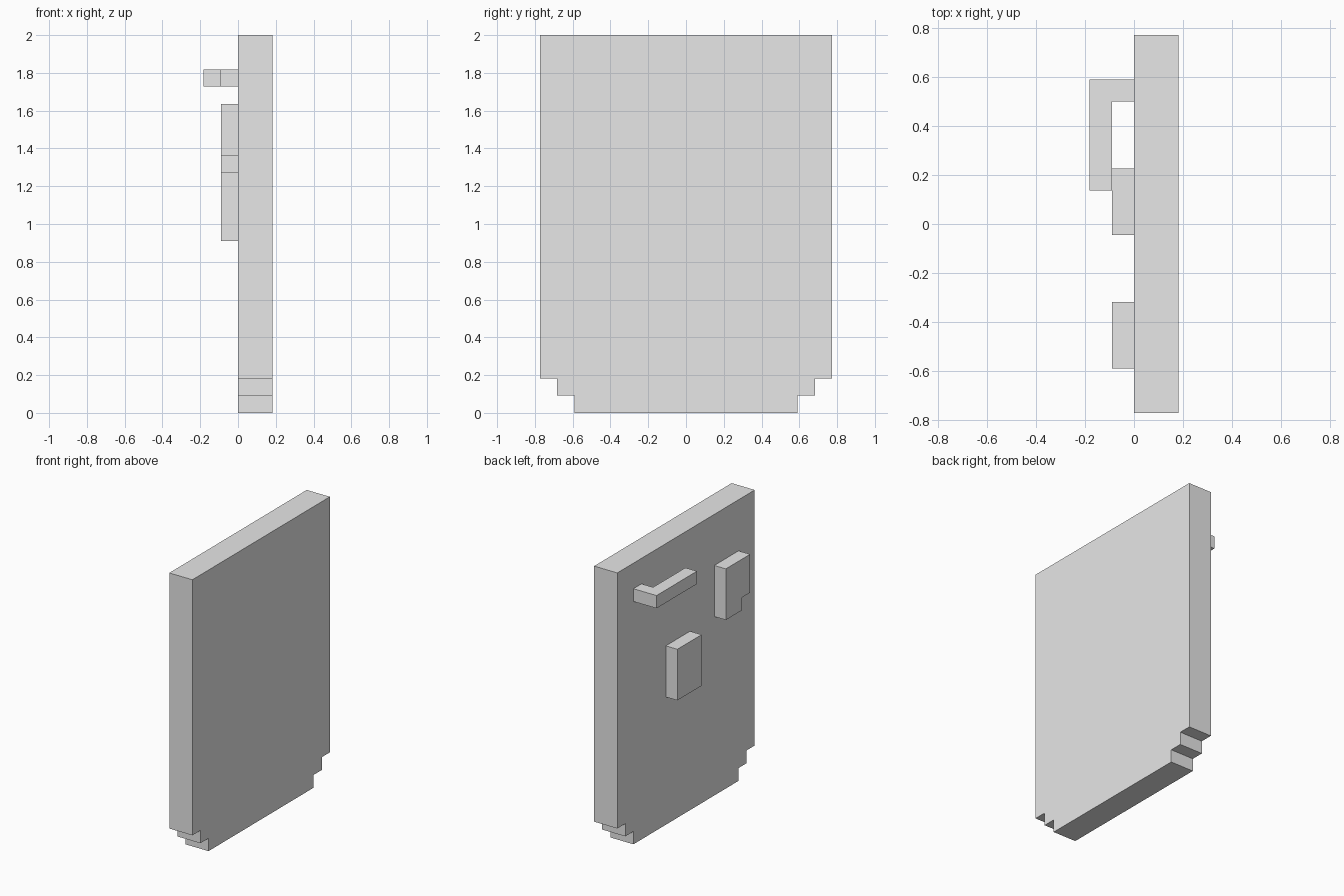
import bpy
import bmesh

cube = bpy.data.objects.get("Cube")
if cube:
    bpy.data.objects.remove(cube, do_unlink=True)

UNIT = 2 / 22  # one block of the model's grid

grey = bpy.data.materials.new("light grey")
grey.use_nodes = True
grey.diffuse_color = (0.8, 0.8, 0.8, 1)
grey.node_tree.nodes["Principled BSDF"].inputs["Base Color"].default_value = (0.8, 0.8, 0.8, 1)


def extrude_outline(name, outline, axis, start, end):
    """Extrude a flat outline along x (outline in y, z) or z (outline in x, y)."""
    bm = bmesh.new()
    if axis == "x":
        points = [(start, a, b) for a, b in outline]
        shift = (end - start, 0, 0)
    else:
        points = [(a, b, start) for a, b in outline]
        shift = (0, 0, end - start)
    face = bm.faces.new([bm.verts.new(p) for p in points])
    result = bmesh.ops.extrude_face_region(bm, geom=[face])
    moved = [v for v in result["geom"] if isinstance(v, bmesh.types.BMVert)]
    bmesh.ops.translate(bm, verts=moved, vec=shift)
    bmesh.ops.scale(bm, verts=bm.verts, vec=(UNIT, UNIT, UNIT))
    bmesh.ops.recalc_face_normals(bm, faces=bm.faces)
    mesh = bpy.data.meshes.new(name)
    bm.to_mesh(mesh)
    bm.free()
    mesh.materials.append(grey)
    obj = bpy.data.objects.new(name, mesh)
    bpy.context.collection.objects.link(obj)
    return obj


# Upright slab with stepped lower corners
half = [(6.5, 0), (6.5, 1), (7.5, 1), (7.5, 2), (8.5, 2), (8.5, 22)]
slab = half + [(-y, z) for y, z in reversed(half)]
extrude_outline("slab", slab, "x", 0, 2)

# L-shaped handle standing off the slab
handle = [(0, 5.5), (0, 6.5), (-2, 6.5), (-2, 1.5), (-1, 1.5), (-1, 5.5)]
extrude_outline("handle", handle, "z", 19, 20)

# Raised plain block
block = [(-0.5, 10), (2.5, 10), (2.5, 14), (-0.5, 14)]
extrude_outline("middle_block", block, "x", -1, 0)

# Raised block with a notched lower corner
notched = [(-3.5, 14), (-3.5, 18), (-6.5, 18), (-6.5, 15), (-5.5, 15), (-5.5, 14)]
extrude_outline("notched_block", notched, "x", -1, 0)
